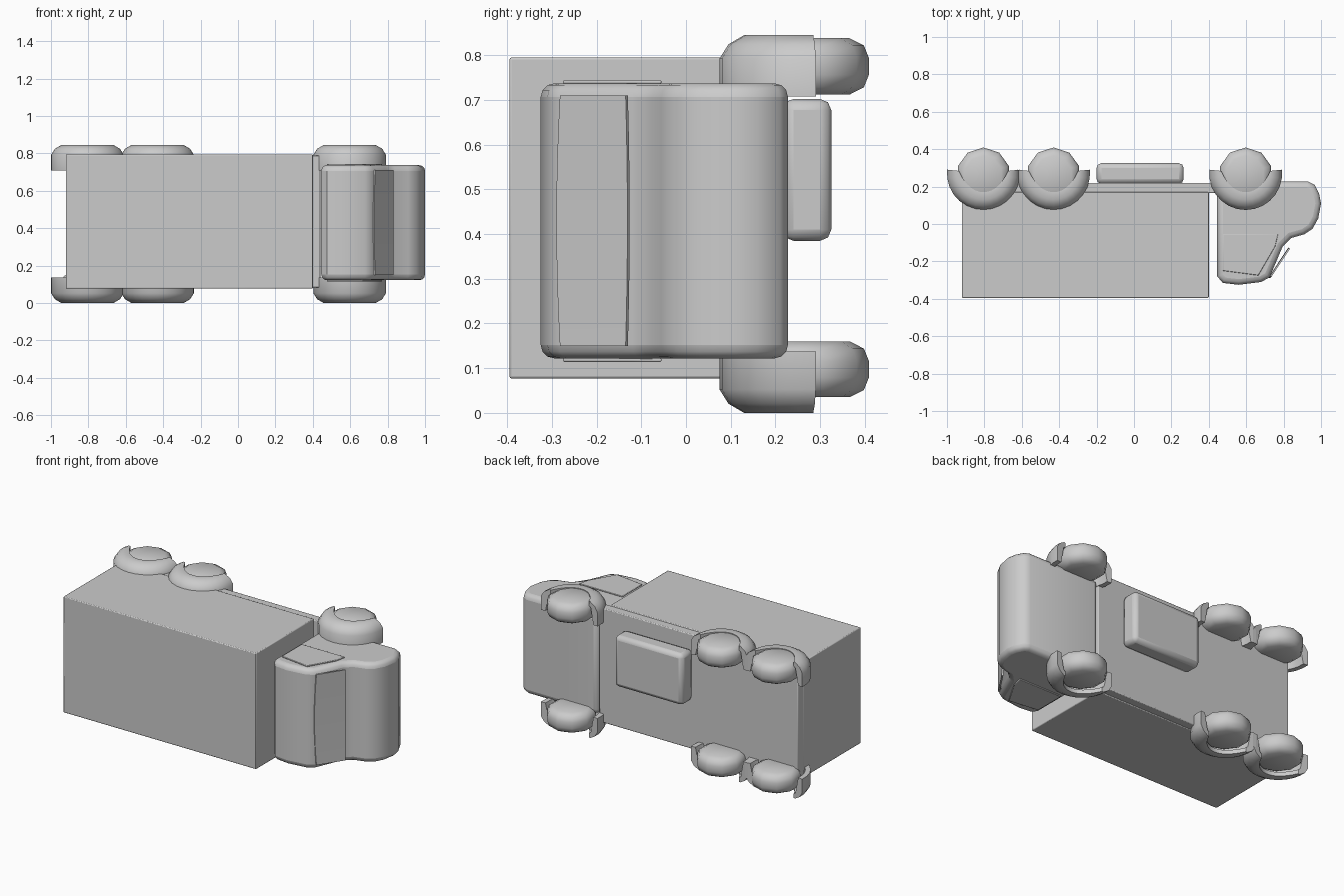
import bpy, bmesh, math
from mathutils import Vector

cube = bpy.data.objects.get("Cube")
if cube:
    bpy.data.objects.remove(cube, do_unlink=True)

GREY = (0.6, 0.6, 0.6, 1)
grey = bpy.data.materials.new("plain grey")
grey.use_nodes = True
grey.diffuse_color = GREY
grey.node_tree.nodes["Principled BSDF"].inputs["Base Color"].default_value = GREY

MID_Z = 0.4225  # mirror plane between the two sides of the vehicle


def finish(name, bm, bevel=0, segments=2, angle=40):
    bmesh.ops.recalc_face_normals(bm, faces=bm.faces)
    mesh = bpy.data.meshes.new(name)
    bm.to_mesh(mesh)
    bm.free()
    mesh.materials.append(grey)
    ob = bpy.data.objects.new(name, mesh)
    bpy.context.collection.objects.link(ob)
    if bevel:
        mod = ob.modifiers.new("rounded edges", 'BEVEL')
        mod.width, mod.segments = bevel, segments
        mod.limit_method, mod.angle_limit = 'ANGLE', math.radians(50)
    bpy.ops.object.select_all(action='DESELECT')
    ob.select_set(True)
    bpy.context.view_layer.objects.active = ob
    bpy.ops.object.shade_smooth_by_angle(angle=math.radians(angle))
    return ob


def prism(name, outline, z0, z1, **kw):
    """Extrude an x-y outline from z0 to z1."""
    bm = bmesh.new()
    face = bm.faces.new([bm.verts.new((x, y, z0)) for x, y in outline])
    top = bmesh.ops.extrude_face_region(bm, geom=[face])["geom"]
    bmesh.ops.translate(bm, vec=(0, 0, z1 - z0),
                        verts=[v for v in top if isinstance(v, bmesh.types.BMVert)])
    return finish(name, bm, **kw)


def box(name, x0, x1, y0, y1, z0, z1, **kw):
    return prism(name, [(x0, y0), (x1, y0), (x1, y1), (x0, y1)], z0, z1, **kw)


def wheel(name, cx, z0, z1):
    """Chunky ten-sided tyre with rounded shoulders."""
    bm = bmesh.new()
    depth = z1 - z0
    rings = []
    for r, f in ((0.1, 0), (0.132, 0.13), (0.143, 0.35),
                 (0.143, 0.65), (0.132, 0.87), (0.1, 1)):
        rings.append([bm.verts.new((cx + r * math.cos(a), 0.266 + r * math.sin(a), z0 + f * depth))
                      for a in (math.tau * (i + 0.5) / 10 for i in range(10))])
    for a, b in zip(rings, rings[1:]):
        for i in range(10):
            j = (i + 1) % 10
            bm.faces.new((a[i], a[j], b[j], b[i]))
    bm.faces.new(rings[0])
    bm.faces.new(rings[-1])
    finish(name, bm, angle=50)


def fender(name, cx, side):
    """Half-round arch shell wrapped over the tyre; side is 1 or -1 in z."""
    profile = ((0.195, 0.285), (0.195, 0.37), (0.175, 0.402), (0.14, 0.4225),
               (0.1, 0.42), (0.1, 0.395), (0.145, 0.385), (0.165, 0.285))
    steps = 14
    bm = bmesh.new()
    rows = []
    for i in range(steps + 1):
        t = 2 * i / steps - 1
        a = math.radians(-90 + 96 * t)
        row = []
        for r, h in profile:
            if r == 0.1:  # lip opens out toward the ends
                r += 0.032 * abs(t) ** 4
            row.append(bm.verts.new((cx + r * math.cos(a), 0.27 + r * math.sin(a),
                                     MID_Z + side * h)))
        rows.append(row)
    n = len(profile)
    for a, b in zip(rows, rows[1:]):
        for i in range(n):
            j = (i + 1) % n
            bm.faces.new((a[i], a[j], b[j], b[i]))
    bm.faces.new(rows[0])
    bm.faces.new(rows[-1])
    finish(name, bm)


# Cargo body, chassis and underfloor tank
box("cargo_box", -0.92, 0.4, -0.395, 0.17, 0.077, 0.795, bevel=0.005)
box("chassis", -0.92, 0.44, 0.165, 0.22, 0.082, 0.79, bevel=0.005)
box("underfloor_tank", -0.2, 0.265, 0.215, 0.325, 0.385, 0.702, bevel=0.025)

# Cab with bonnet nose and sloping windscreen
cab = [(0.445, 0.228), (0.93, 0.228), (0.965, 0.21), (0.99, 0.16), (1, 0.11),
       (0.985, 0.03), (0.955, -0.025), (0.91, -0.055), (0.84, -0.075), (0.795, -0.12),
       (0.725, -0.285), (0.68, -0.31), (0.56, -0.325), (0.475, -0.315), (0.445, -0.28)]
prism("cab", cab, 0.122, 0.737, bevel=0.03, segments=3)

# Side windows
window = [(0.475, -0.055), (0.77, -0.055), (0.755, -0.12), (0.665, -0.275), (0.475, -0.25)]
prism("left_side_window", window, 0.736, 0.744, bevel=0.003)
prism("right_side_window", window, 0.114, 0.123, bevel=0.003)

# Windscreen plate, bowed slightly across the cab
bm = bmesh.new()
columns = []
for i in range(9):
    t = i / 4 - 1
    bow = 0.008 * (1 - t * t)
    z = 0.43 + 0.28 * t
    columns.append([bm.verts.new((x, y, z)) for x, y in
                    ((0.735 - bow, -0.282 - bow), (0.832, -0.135 + bow / 2),
                     (0.825, -0.13 + bow / 2), (0.727 - bow, -0.278 - bow))])
for a, b in zip(columns, columns[1:]):
    for i in range(4):
        j = (i + 1) % 4
        bm.faces.new((a[i], a[j], b[j], b[i]))
bm.faces.new(columns[0])
bm.faces.new(columns[-1])
finish("windscreen", bm)

# Wheels and arches on both sides
for axle, cx in (("rear", -0.805), ("middle", -0.43), ("front", 0.597)):
    wheel(f"{axle}_left_wheel", cx, 0.712, 0.838)
    wheel(f"{axle}_right_wheel", cx, 0.035, 0.16)
    fender(f"{axle}_left_fender", cx, 1)
    fender(f"{axle}_right_fender", cx, -1)
